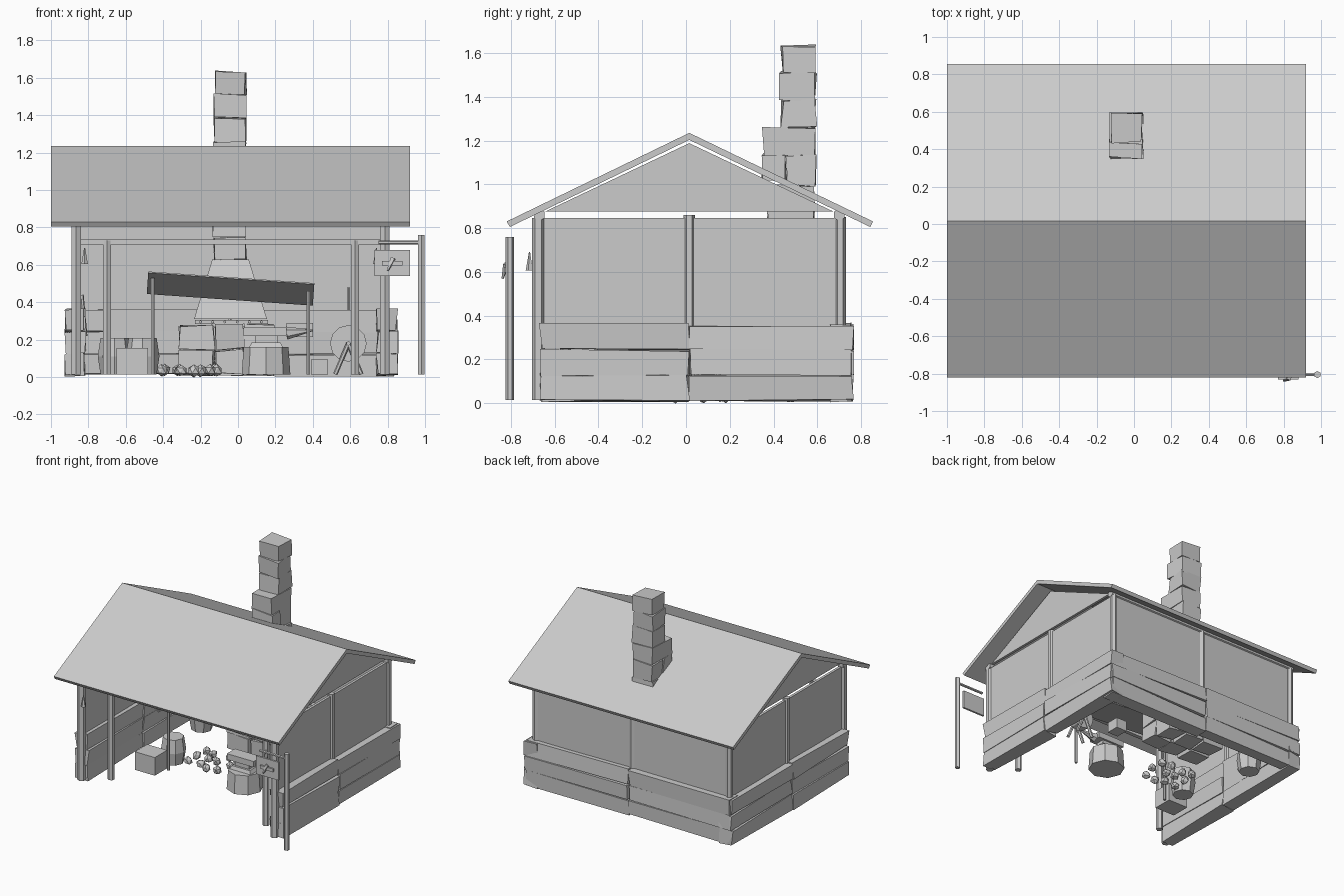
import bpy, bmesh, math, random
from mathutils import Vector, Matrix

random.seed(7)


def finish(name, bm):
    bmesh.ops.recalc_face_normals(bm, faces=bm.faces)
    me = bpy.data.meshes.new(name)
    bm.to_mesh(me)
    bm.free()
    ob = bpy.data.objects.new(name, me)
    bpy.context.collection.objects.link(ob)
    return ob


def box(name, x, y, z, jitter=0.0, top=1.0):
    """Box from (min, max) ranges; jitter roughens it, top scales the upper face."""
    bm = bmesh.new()
    bmesh.ops.create_cube(bm, size=1)
    mid = [(r[0] + r[1]) / 2 for r in (x, y, z)]
    size = [r[1] - r[0] for r in (x, y, z)]
    for v in bm.verts:
        s = top if v.co.z > 0 else 1
        v.co = Vector((mid[0] + v.co.x * size[0] * s, mid[1] + v.co.y * size[1] * s,
                       mid[2] + v.co.z * size[2]))
        v.co += Vector([random.uniform(-jitter, jitter) for _ in range(3)])
        v.co.z = max(v.co.z, 0)
    return finish(name, bm)


def rod(name, a, b, r1, r2=None, sides=6):
    """Cylinder or cone between two points."""
    a, b = Vector(a), Vector(b)
    bm = bmesh.new()
    bmesh.ops.create_cone(bm, cap_ends=True, segments=sides, radius1=r1,
                          radius2=r1 if r2 is None else r2, depth=(b - a).length)
    rot = (b - a).to_track_quat('Z', 'Y').to_matrix().to_4x4()
    bmesh.ops.transform(bm, matrix=Matrix.Translation((a + b) / 2) @ rot, verts=bm.verts)
    return finish(name, bm)


def prism(name, profile, x):
    """Extrude a (y, z) outline along x."""
    bm = bmesh.new()
    f = bm.faces.new([bm.verts.new((x[0], p[0], p[1])) for p in profile])
    ext = bmesh.ops.extrude_face_region(bm, geom=[f])['geom']
    bmesh.ops.translate(bm, vec=(x[1] - x[0], 0, 0),
                        verts=[v for v in ext if isinstance(v, bmesh.types.BMVert)])
    return finish(name, bm)


# Roof, gables and eave beams
MY = 0.015
prism("roof", [(MY, 1.235), (0.855, 0.83), (0.842, 0.805), (MY, 1.203),
               (-0.805, 0.805), (-0.82, 0.83)], (-1.0, 0.92))
for side, x in (("left", -0.865), ("right", 0.785)):
    prism(side + "_gable", [(-0.645, 0.875), (0.675, 0.875), (MY, 1.188)], (x - 0.01, x + 0.01))
for side, y in (("front", -0.67), ("back", 0.70)):
    rod(side + "_eave_beam", (-0.89, y, 0.86), (0.81, y, 0.86), 0.028)

# Rough stone plinth: three courses, two blocks per wall
for z0 in (0.012, 0.13, 0.247):
    z = (z0, z0 + 0.112)
    for side, x in (("left", (-0.92, -0.82)), ("right", (0.745, 0.85))):
        box(side + "_stone_front", x, (-0.665, 0.01), z, 0.009)
        box(side + "_stone_back", x, (0.02, 0.76), z, 0.009)
    box("back_stone_left", (-0.91, -0.045), (0.66, 0.76), z, 0.009)
    box("back_stone_right", (-0.035, 0.84), (0.66, 0.76), z, 0.009)

# Timber wall panels
box("left_wall", (-0.875, -0.855), (-0.65, 0.69), (0.3, 0.845))
box("right_wall", (0.775, 0.795), (-0.65, 0.69), (0.3, 0.845))
box("back_wall", (-0.86, 0.78), (0.695, 0.715), (0.3, 0.845))

# Posts
for x in (-0.865, 0.785):
    rod("front_post", (x, -0.675, 0.015), (x, -0.675, 0.845), 0.03)
    rod("side_post", (x, MY, 0.3), (x, MY, 0.86), 0.026)
    rod("corner_post", (x, 0.705, 0.3), (x, 0.705, 0.85), 0.026)
rod("back_middle_post", (-0.04, 0.705, 0.3), (-0.04, 0.705, 0.85), 0.026)
for x in (-0.70, 0.625):
    rod("inner_post", (x, -0.55, 0.015), (x, -0.55, 0.73), 0.025)
box("front_crossbeam", (-0.84, 0.76), (-0.565, -0.535), (0.708, 0.735))

# Hearth, hood and chimney
for z in ((0.015, 0.145), (0.15, 0.275)):
    for x in ((-0.31, -0.13), (-0.12, 0.03), (0.04, 0.19)):
        for y in ((0.32, 0.47), (0.48, 0.63)):
            box("hearth_stone", x, y, z, 0.01)
box("hearth_rim", (-0.23, 0.16), (0.33, 0.63), (0.285, 0.305))
for i in range(6):
    x = -0.2 + i * 0.065
    rod("grate_bar", (x, 0.3, 0.295), (x, 0.62, 0.295), 0.008)
box("hood", (-0.235, 0.155), (0.29, 0.65), (0.31, 0.63), top=0.5)
for z0, z1 in ((0.63, 0.75), (0.75, 0.87), (0.87, 0.995)):
    box("flue_stone", (-0.13, 0.045), (0.37, 0.59), (z0, z1), 0.008)
for z0, z1, y0 in ((0.995, 1.13, 0.46), (1.13, 1.26, 0.355), (1.26, 1.385, 0.44),
                   (1.385, 1.51, 0.43), (1.51, 1.633, 0.437)):
    box("chimney_stone", (-0.125, 0.04), (y0, 0.592), (z0, z1), 0.008)
box("chimney_front_stone", (-0.125, 0.045), (0.352, 0.46), (1.02, 1.135), 0.008)

# Tilted awning on two poles
awning = box("awning", (-0.445, 0.445), (-0.22, 0.22), (-0.007, 0.007))
awning.location = (-0.04, -0.08, 0.47)
awning.rotation_euler = (math.radians(-15), math.radians(4), 0)
for x, h in ((-0.455, 0.53), (0.375, 0.46)):
    rod("awning_pole", (x, -0.2, 0.015), (x, -0.2, h), 0.011)

# Anvil on a stump
rod("anvil_stump", (0.15, -0.13, 0.015), (0.15, -0.13, 0.16), 0.13, 0.12, 8)
box("anvil_foot", (0.06, 0.24), (-0.19, -0.07), (0.16, 0.185), top=0.85)
box("anvil_waist", (0.09, 0.21), (-0.165, -0.095), (0.185, 0.22))
box("anvil_face", (0.03, 0.26), (-0.18, -0.08), (0.22, 0.265))
rod("anvil_horn", (0.26, -0.13, 0.235), (0.4, -0.13, 0.25), 0.035, 0.004)

# Coal lumps
for i in range(12):
    bm = bmesh.new()
    bmesh.ops.create_icosphere(bm, subdivisions=1, radius=0.034)
    c = Vector((-0.40 + (i % 4) * 0.09, -0.03 + (i // 4) * 0.1, 0.035))
    c += Vector((random.uniform(-0.02, 0.02), random.uniform(-0.02, 0.02), 0))
    for v in bm.verts:
        v.co = c + v.co * random.uniform(0.8, 1.15)
    finish("coal_lump", bm)

# Crates, barrels and a tool plaque
box("large_crate", (-0.65, -0.48), (-0.33, -0.18), (0.015, 0.155))
box("small_crate", (0.39, 0.48), (0.28, 0.38), (0.015, 0.095))
for x, y in ((-0.51, -0.06), (-0.66, 0.5)):
    rod("barrel_lower", (x, y, 0.015), (x, y, 0.11), 0.075, 0.09, 8)
    rod("barrel_upper", (x, y, 0.11), (x, y, 0.21), 0.09, 0.075, 8)
box("tool_plaque", (0.26, 0.4), (0.635, 0.655), (0.215, 0.29))
box("tool_plaque_bar", (0.29, 0.37), (0.62, 0.64), (0.245, 0.26))

# Grindstone on a stand
rod("grindstone", (0.59, 0.07, 0.18), (0.59, 0.13, 0.18), 0.098, sides=12)
rod("grindstone_axle", (0.59, 0.03, 0.18), (0.59, 0.17, 0.18), 0.012)
for y in (0.05, 0.15):
    rod("grindstone_leg", (0.66, y, 0.015), (0.59, y, 0.18), 0.012)
    rod("grindstone_leg", (0.52, y, 0.015), (0.59, y, 0.18), 0.012)

# Wall tools
rod("right_hanging_tool", (0.59, 0.68, 0.3), (0.59, 0.68, 0.48), 0.009)
rod("left_hanging_tool", (-0.815, 0.2, 0.22), (-0.835, 0.2, 0.44), 0.01)

# Hanging lanterns on the front posts
for x in (-0.82, 0.74):
    rod("lantern", (x, -0.715, 0.605), (x, -0.715, 0.69), 0.018, 0.003, 5)

# Sign on its own post
rod("sign_post", (0.98, -0.805, 0.015), (0.98, -0.805, 0.76), 0.019)
rod("sign_arm", (0.75, -0.805, 0.72), (0.99, -0.805, 0.72), 0.01)
box("sign_board", (0.73, 0.92), (-0.82, -0.805), (0.54, 0.68))
box("sign_emblem_bar", (0.77, 0.88), (-0.832, -0.82), (0.597, 0.622))
rod("sign_emblem_spike", (0.83, -0.822, 0.635), (0.8, -0.838, 0.57), 0.016, 0.006, 4)
